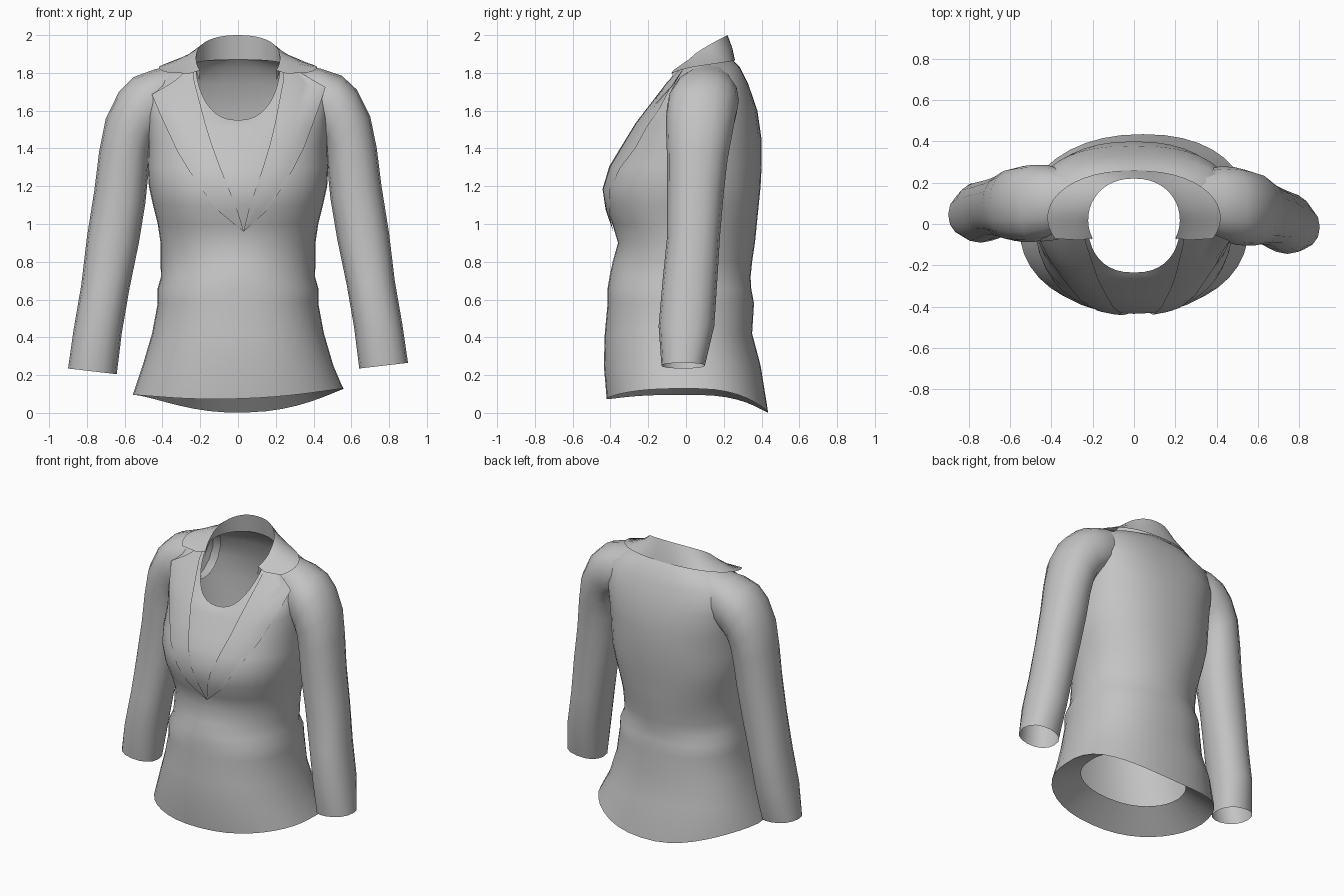
import bpy, math
from mathutils import Vector
from mathutils.bvhtree import BVHTree

cube = bpy.data.objects.get("Cube")
if cube:
    bpy.data.objects.remove(cube)

cloth = bpy.data.materials.new("grey_cloth")
cloth.use_nodes = True
GREY = (0.55, 0.55, 0.55, 1)
cloth.diffuse_color = GREY
cloth.node_tree.nodes["Principled BSDF"].inputs["Base Color"].default_value = GREY


def loft(rows, closed):
    """Faces joining equal rows of points."""
    n = len(rows[0])
    verts = [v for row in rows for v in row]
    faces = []
    for r in range(len(rows) - 1):
        for i in range(n if closed else n - 1):
            j = (i + 1) % n
            faces.append((r * n + i, r * n + j, (r + 1) * n + j, (r + 1) * n + i))
    return verts, faces


def build(name, verts, faces, angle=50):
    mesh = bpy.data.meshes.new(name)
    mesh.from_pydata([tuple(v) for v in verts], [], faces)
    mesh.materials.append(cloth)
    obj = bpy.data.objects.new(name, mesh)
    bpy.context.collection.objects.link(obj)
    bpy.ops.object.select_all(action="DESELECT")
    obj.select_set(True)
    bpy.context.view_layer.objects.active = obj
    bpy.ops.object.shade_smooth_by_angle(angle=math.radians(angle))
    return obj


def power(v, p):
    return math.copysign(abs(v) ** p, v)


def oval(hw, yf, ym, yb, zf, zs, zb, square, bend=1, count=40):
    """Ring around the body with its own front, side and back heights."""
    ring = []
    for i in range(count):
        a = math.tau * i / count
        c, s = power(math.cos(a), square), power(math.sin(a), square)
        y = ym + abs(s) * ((yb if s > 0 else yf) - ym)
        z = zs + abs(math.sin(a)) ** bend * ((zb if s > 0 else zf) - zs)
        ring.append(Vector((hw * c, y, z)))
    return ring


# Torso: level rings from hem to chest (height, half width, front, back, squareness)
LEVELS = [(0.25, .505, -.435, .395, .88), (0.42, .455, -.43, .35, .88),
          (0.58, .425, -.415, .36, .88), (0.66, .425, -.415, .345, .88),
          (0.72, .408, -.405, .342, .98), (0.8, .41, -.388, .35, 1.0),
          (0.9, .41, -.36, .365, .96), (1.0, .425, -.39, .375, .9),
          (1.1, .45, -.425, .385, .87), (1.2, .472, -.435, .395, .87),
          (1.3, .478, -.40, .40, .87)]
hem = oval(.557, -.42, 0, .435, .075, .112, .002, .9, 2.6)
for v in hem:  # the hem hangs slightly askew
    v.z += .03 * v.x
    v.x += .1 * max(v.y, 0)
rings = [hem] + [oval(hw, f, 0, b, z, z, z, q) for z, hw, f, b, q in LEVELS]
# Shoulder yoke rising from the chest to the scooped neckline
rings += [oval(.475, -.355, .04, .40, 1.38, 1.45, 1.45, .86),
          oval(.485, -.31, .07, .378, 1.45, 1.62, 1.6, .8),
          oval(.47, -.28, .08, .33, 1.5, 1.785, 1.74, .8),
          oval(.35, -.26, .05, .285, 1.53, 1.84, 1.83, .82),
          oval(.225, -.235, .02, .245, 1.55, 1.865, 1.87, .84)]
torso_v, torso_f = loft(rings, True)
build("jacket_body", torso_v, torso_f, 80)

# Facing turned inward from the hem
facing = [Vector((v.x * .65, v.y * .63, .18 + v.z * .3)) for v in hem]
build("hem_facing", *loft([facing, hem], True))

# Sleeves: outer x, outer z, inner x, inner z, front y, back y
SLEEVE = [(.29, 1.85, .34, 1.52, -.02, .255), (.44, 1.822, .40, 1.49, -.08, .28),
          (.55, 1.785, .43, 1.46, -.10, .275), (.63, 1.71, .45, 1.43, -.105, .262),
          (.70, 1.57, .465, 1.38, -.105, .245), (.735, 1.4, .475, 1.28, -.10, .22),
          (.76, 1.2, .49, 1.13, -.10, .20), (.80, .95, .525, .92, -.10, .18),
          (.83, .7, .575, .68, -.125, .165), (.87, .47, .615, .45, -.145, .15),
          (.90, .265, .642, .235, -.13, .10)]


def sleeve(side):
    rows = []
    for k, (ox, oz, ix, iz, y0, y1) in enumerate(SLEEVE):
        t = k / (len(SLEEVE) - 1)
        lift, shift = (0, 0) if side > 0 else (-.03 * t, .06 * t)
        row = []
        for i in range(16):
            a = math.tau * i / 16
            c, s = power(math.cos(a), .9), power(math.sin(a), .9)
            row.append(Vector((side * ((ox + ix) / 2 + (ox - ix) / 2 * c),
                               (y0 + y1) / 2 + shift + (y1 - y0) / 2 * s,
                               (oz + iz) / 2 + lift + (oz - iz) / 2 * c)))
        rows.append(row if side < 0 else row[::-1])
    return loft(rows, True)


all_v, all_f = list(torso_v), list(torso_f)
for side, name in ((1, "left_sleeve"), (-1, "right_sleeve")):
    v, f = sleeve(side)
    build(name, v, f, 80)
    all_f += [tuple(i + len(all_v) for i in face) for face in f]
    all_v += v
cloth_tree = BVHTree.FromPolygons(all_v, all_f)


def drape(x, z, gap):
    """Point resting just in front of the garment."""
    hit = cloth_tree.ray_cast(Vector((x, -2, z)), Vector((0, 1, 0)))[0]
    if hit is None or hit.y > 0.08:
        hit = cloth_tree.find_nearest(Vector((x, -.04, z)))[0]
    return hit + Vector((0, -gap, gap * .4))


# Lapels: inner x, inner z, outer x, outer z from the closure to the notch
LAPEL = [(0, .96, 0, .955), (.03, 1.07, .12, 1.06), (.07, 1.18, .20, 1.17),
         (.115, 1.3, .275, 1.29), (.155, 1.42, .335, 1.40), (.185, 1.53, .38, 1.51),
         (.21, 1.64, .42, 1.61), (.235, 1.75, .46, 1.72), (.24, 1.85, .325, 1.80)]
for side, name in ((1, "left_lapel"), (-1, "right_lapel")):
    rows = []
    for k, (xi, zi, xo, zo) in enumerate(LAPEL):
        drop = 0 if side > 0 else .05 * (zo - .955)
        slant = .03 * (1 - k / (len(LAPEL) - 1))
        row = [drape(side * (xi + (xo - xi) * t / 6) + slant,
                     zi + (zo - drop - zi) * t / 6, .011) for t in range(7)]
        rows.append(row[::side])
    build(name, *loft(rows, False))

# Collar: stands up at the neck, then folds down over the shoulders
columns = []
STEPS = 28
for i in range(STEPS + 1):
    a = math.radians(-26 + 232 * i / STEPS)
    c, s = math.cos(a), math.sin(a)
    back, front = max(s, 0), min(s, 0)
    top = 1.875 + .125 * back ** .8 + front * .14
    wide = power(c, .9)
    foot = Vector((.225 * wide, .02 + .22 * s, 1.85 + .02 * back + front * .2))
    crest = Vector((.222 * wide, .02 + .20 * s, top))
    fall = Vector((.285 * wide, .02 + .225 * s, top - .018 - .05 * back))
    edge = Vector((.42 * wide, .03 + .23 * s, 1.83 + .035 * back + front * .06))
    columns.append([foot, crest, fall, edge])
build("collar", *loft(columns, False), 60)
